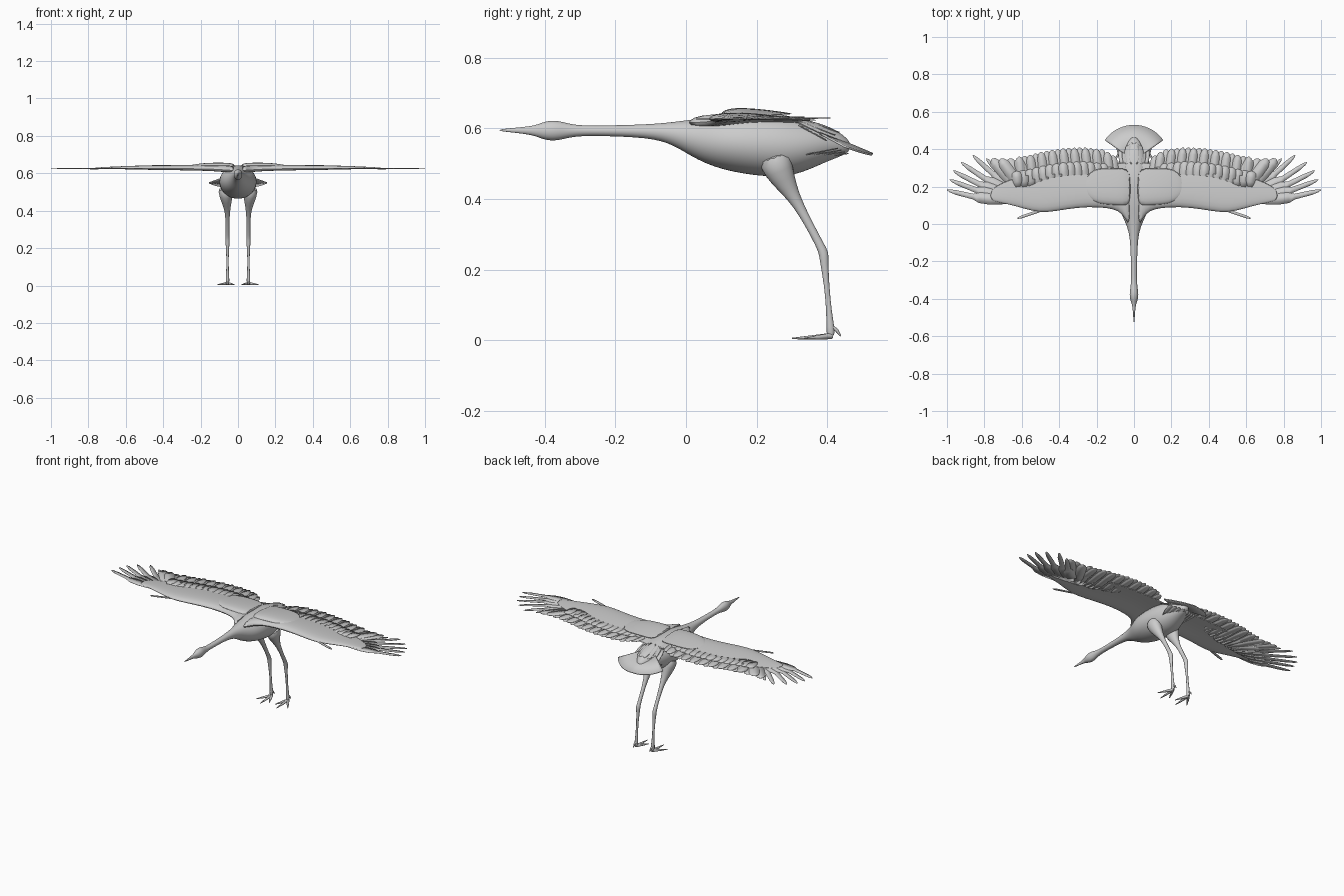
import bpy, bmesh, math
from mathutils import Vector

if "Cube" in bpy.data.objects:
    bpy.data.objects.remove(bpy.data.objects["Cube"])

GREY = (0.6, 0.6, 0.6, 1)
plumage = bpy.data.materials.new("plumage_grey")
plumage.use_nodes = True
plumage.diffuse_color = GREY
plumage.node_tree.nodes["Principled BSDF"].inputs["Base Color"].default_value = GREY


def finish(name, bm, mirror=False, subdiv=0, thickness=0):
    """Turn a bmesh into a named, shaded object."""
    mesh = bpy.data.meshes.new(name)
    bm.to_mesh(mesh)
    bm.free()
    mesh.materials.append(plumage)
    ob = bpy.data.objects.new(name, mesh)
    bpy.context.collection.objects.link(ob)
    bpy.ops.object.select_all(action='DESELECT')
    ob.select_set(True)
    bpy.context.view_layer.objects.active = ob
    bpy.ops.object.shade_smooth_by_angle(angle=math.radians(50))
    if subdiv:
        ob.modifiers.new("smooth", 'SUBSURF').levels = subdiv
        ob.modifiers["smooth"].render_levels = subdiv
    if thickness:
        ob.modifiers.new("thickness", 'SOLIDIFY').thickness = thickness
    if mirror:
        ob.modifiers.new("mirror", 'MIRROR')
    return ob


def loft(bm, rings):
    """Skin closed rings and cap both ends."""
    loops = [[bm.verts.new(p) for p in ring] for ring in rings]
    n = len(loops[0])
    faces = [bm.faces.new((a[i], a[(i + 1) % n], b[(i + 1) % n], b[i]))
             for a, b in zip(loops, loops[1:]) for i in range(n)]
    faces += [bm.faces.new(loops[0]), bm.faces.new(loops[-1])]
    bmesh.ops.recalc_face_normals(bm, faces=faces)


def tube(bm, path, sides=12):
    """Path entries: (centre, half width, half height)."""
    pts = [Vector(p[0]) for p in path]
    rings = []
    for i, (_, rw, rh) in enumerate(path):
        t = (pts[min(i + 1, len(pts) - 1)] - pts[max(i - 1, 0)]).normalized()
        side = (Vector((1, 0, 0)) - t * t.x).normalized()
        up = side.cross(t)
        angles = [math.tau * k / sides for k in range(sides)]
        rings.append([pts[i] + side * rw * math.cos(a) + up * rh * math.sin(a) for a in angles])
    loft(bm, rings)


def interp(table, x):
    for (x0, y0), (x1, y1) in zip(table, table[1:]):
        if x <= x1:
            return y0 + (y1 - y0) * (x - x0) / (x1 - x0)
    return table[-1][1]


BROAD = [(0, .5), (.3, .9), (.6, 1), (.85, .95), (.96, .6), (1, .15)]
FINGER = [(0, .6), (.3, 1), (.48, .95), (.58, .5), (.85, .42), (.96, .25), (1, .03)]


def feather(bm, base, tip, width, shape=BROAD, bend=0):
    """Flat vane from base to tip."""
    base, tip = Vector(base), Vector(tip)
    side = (tip - base).cross(Vector((0, 0, 1))).normalized()
    rows = []
    for t, w in shape:
        c = base.lerp(tip, t) + side * bend * math.sin(math.pi * t)
        rows.append([bm.verts.new(c + side * s * w * width) for s in (1, -1)])
    for a, b in zip(rows, rows[1:]):
        bm.faces.new((a[0], b[0], b[1], a[1]))


# Head, neck and trunk: (y, bottom, top, half width)
TRUNK = [(-.53, .592, .597, .002), (-.48, .587, .602, .005), (-.43, .58, .607, .01),
         (-.41, .57, .616, .019), (-.38, .563, .624, .025), (-.35, .568, .619, .021),
         (-.32, .576, .61, .017), (-.27, .579, .607, .015), (-.1, .574, .611, .019),
         (-.03, .552, .62, .031), (.03, .515, .63, .056), (.09, .487, .64, .088),
         (.16, .47, .646, .102), (.24, .46, .645, .102), (.3, .463, .636, .094),
         (.36, .488, .622, .076), (.41, .508, .604, .052), (.45, .522, .575, .028),
         (.465, .535, .555, .012)]
bm = bmesh.new()
tube(bm, [((0, y, (lo + hi) / 2), w, (hi - lo) / 2) for y, lo, hi, w in TRUNK], 16)
finish("head_neck_and_body", bm, subdiv=2)

# Legs: (y, z, radius) with the thigh sunk into the body
LEG = [(.245, .53, .05), (.262, .48, .045), (.29, .43, .026), (.317, .385, .015),
       (.35, .325, .012), (.38, .268, .012), (.391, .245, .015), (.391, .222, .012),
       (.399, .15, .007), (.405, .08, .008), (.409, .035, .012), (.41, .008, .012)]
bm = bmesh.new()
tube(bm, [((.056 + max(z - .4, 0) * .1, y, z), r * .85, r) for y, z, r in LEG])
finish("legs", bm, mirror=True, subdiv=1)

# Three forward toes and a raised hind toe
bm = bmesh.new()
for x, y in ((.02, .335), (.056, .3), (.108, .335)):
    tube(bm, [((.056, .412, .012), .008, .009),
              (((.056 + x) / 2, (.412 + y) / 2, .008), .007, .006),
              ((x, y, .005), .002, .002)], 8)
tube(bm, [((.056, .41, .04), .006, .006), ((.056, .427, .028), .005, .005),
          ((.056, .438, .012), .002, .002)], 8)
finish("toes", bm, mirror=True)

# Wing arm and covert layers: chord sections along x
AIRFOIL = [(0, 0), (.05, .45), (.2, .7), (.5, .6), (.8, .3), (1, .06),
           (1, -.04), (.75, .05), (.45, 0), (.2, -.25), (.05, -.3)]


def wing_layer(name, sections, subdiv=1):
    """Sections: (x, leading y, trailing y, thickness, z)."""
    bm = bmesh.new()
    loft(bm, [[(x, y0 + u * (y1 - y0), z + w * th) for u, w in AIRFOIL]
              for x, y0, y1, th, z in sections])
    finish(name, bm, mirror=True, subdiv=subdiv)


wing_layer("wing_arm", [
    (.02, -.03, .33, .035, .615), (.045, .025, .33, .04, .615), (.08, .067, .33, .04, .618),
    (.14, .083, .325, .036, .622), (.25, .089, .32, .032, .624), (.36, .076, .315, .03, .625),
    (.47, .056, .3, .027, .626), (.54, .065, .28, .023, .626), (.63, .093, .25, .017, .627),
    (.72, .115, .215, .01, .627), (.77, .127, .18, .005, .627)])
wing_layer("shoulder_coverts", [
    (.015, .1, .29, .022, .637), (.06, .095, .3, .026, .64), (.12, .1, .3, .026, .641),
    (.19, .105, .3, .022, .64), (.235, .13, .28, .015, .638), (.262, .165, .235, .008, .637)])

# Secondary flight feathers along the trailing edge
TRAIL = [(.08, .355), (.15, .398), (.26, .41), (.36, .405), (.46, .39), (.56, .365), (.66, .352)]
bm = bmesh.new()
COUNT = 18
for i in range(COUNT):
    x = .1 + .5 * i / (COUNT - 1)
    feather(bm, (x - .01, .17, .627), (x + .015, interp(TRAIL, x), .628 + .003 * (i % 2)), .024)
finish("secondary_feathers", bm, mirror=True, thickness=.002)

# Short feathers overlapping the secondaries
bm = bmesh.new()
for i in range(15):
    x = .12 + .5 * i / 14
    feather(bm, (x, .2, .636), (x + .01, interp(TRAIL, x) - .075, .633), .026)
finish("covert_feathers", bm, mirror=True, thickness=.002)

# Primary feathers spread like fingers at the wing tip
TIPS = [(1, .182), (.985, .237), (.967, .285), (.925, .33), (.862, .368), (.79, .35)]
bm = bmesh.new()
for i, (x, y) in enumerate(TIPS):
    feather(bm, (.66 - .018 * i, .125 + .007 * i, .627), (x, y, .628 - .001 * i), .03, FINGER, .012)
for i in range(4):
    x = .76 - .045 * i
    feather(bm, (.6 - .02 * i, .16, .626), (x, .348, .627 + .002 * (i % 2)), .03)
finish("primary_feathers", bm, mirror=True, thickness=.002)

# Small loose feather on the leading edge
bm = bmesh.new()
feather(bm, (.46, .085, .628), (.625, .03, .628), .008)
finish("thumb_feather", bm, mirror=True, thickness=.003)

# Tail fan, sloping down to the rear
bm = bmesh.new()
ARC = [math.radians(-55 + 110 * k / 24) for k in range(25)]
rows = []
for r in (.04, .12, .19):
    rows.append([])
    for a in ARC:
        x, y = r * math.sin(a), .34 + r * math.cos(a)
        rows[-1].append(bm.verts.new((x, y, .593 - .42 * (y - .38) - .08 * abs(x))))
for a, b in zip(rows, rows[1:]):
    for k in range(len(ARC) - 1):
        bm.faces.new((a[k], b[k], b[k + 1], a[k + 1]))
bmesh.ops.recalc_face_normals(bm, faces=bm.faces)
finish("tail_fan", bm, thickness=.006)

# Ragged feathers over and under the tail root
bm = bmesh.new()
for i in range(4):
    x = .012 + .018 * i
    feather(bm, (x, .32, .628 - .006 * i), (x * 1.1, .435 - .012 * i, .59 - .008 * i), .014)
    feather(bm, (x, .34, .515 + .004 * i), (x * 1.3, .46 - .01 * i, .53 + .005 * i), .014)
finish("tail_coverts", bm, mirror=True, thickness=.003)
